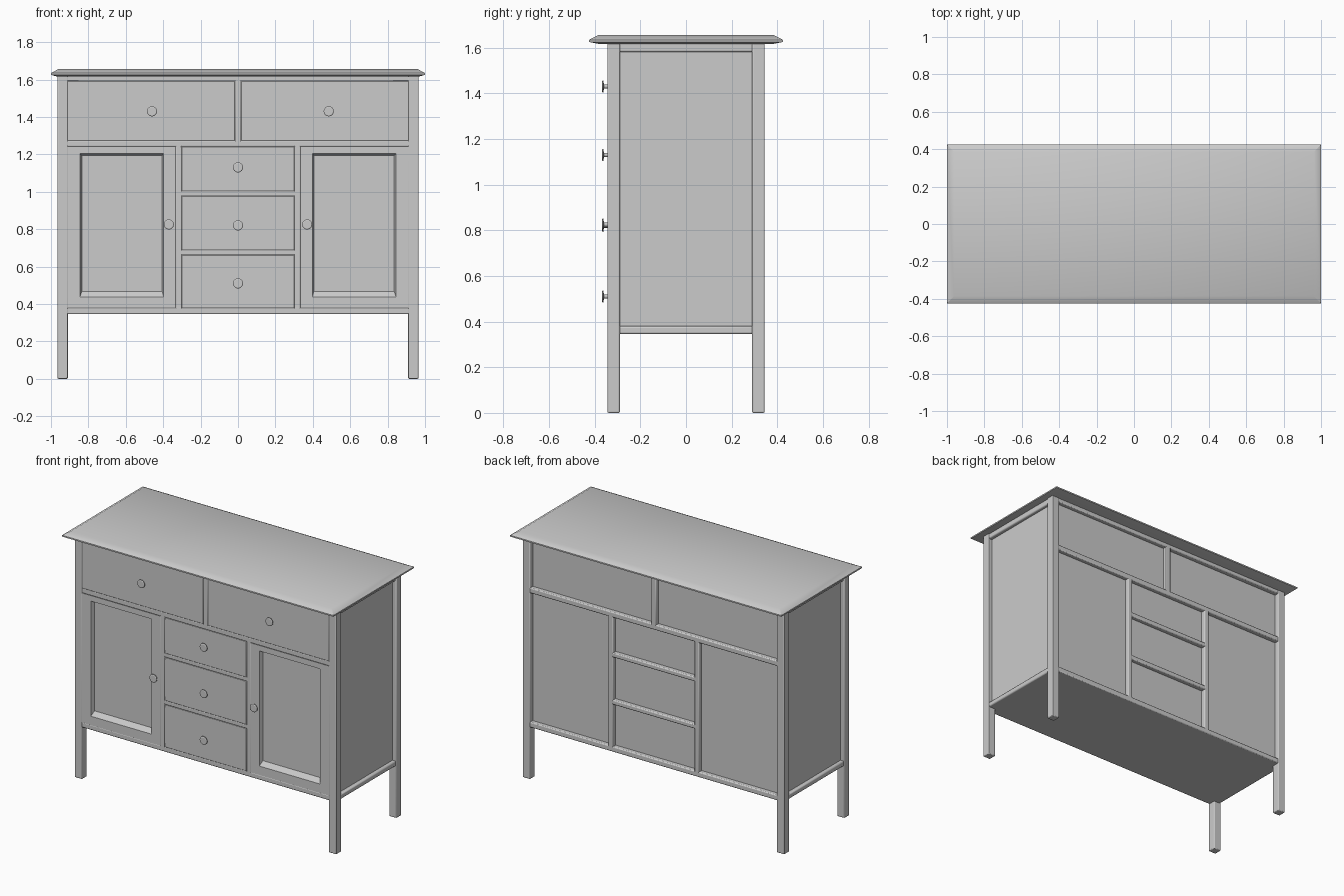
import bpy, bmesh, math
from mathutils import Matrix

if "Cube" in bpy.data.objects:
    bpy.data.objects.remove(bpy.data.objects["Cube"])


def finish(name, bm, bevel=0.0):
    bmesh.ops.recalc_face_normals(bm, faces=bm.faces)
    me = bpy.data.meshes.new(name)
    bm.to_mesh(me)
    bm.free()
    ob = bpy.data.objects.new(name, me)
    bpy.context.collection.objects.link(ob)
    if bevel:
        m = ob.modifiers.new("soft_edges", 'BEVEL')
        m.width, m.segments = bevel, 2
    bpy.ops.object.select_all(action='DESELECT')
    ob.select_set(True)
    bpy.context.view_layer.objects.active = ob
    bpy.ops.object.shade_smooth_by_angle(angle=math.radians(30))
    return ob


def loft(name, rings, bevel=0.0):
    """Join rings of points with quads and cap both ends."""
    bm = bmesh.new()
    loops = [[bm.verts.new(p) for p in r] for r in rings]
    n = len(loops[0])
    for a, b in zip(loops, loops[1:]):
        for i in range(n):
            j = (i + 1) % n
            bm.faces.new((a[i], a[j], b[j], b[i]))
    bm.faces.new(loops[0])
    bm.faces.new(loops[-1])
    return finish(name, bm, bevel)


def rect_z(x0, x1, y0, y1, z):
    return [(x0, y0, z), (x1, y0, z), (x1, y1, z), (x0, y1, z)]


def rect_y(x0, x1, z0, z1, y):
    return [(x0, y, z0), (x1, y, z0), (x1, y, z1), (x0, y, z1)]


def box(name, x, y, z, bevel=0.0):
    return loft(name, [rect_z(*x, *y, z[0]), rect_z(*x, *y, z[1])], bevel)


def mirrored(span, s):
    return tuple(sorted((span[0] * s, span[1] * s)))


# Table top with a sloped moulded edge
loft("table_top", [rect_z(-x, x, -y, y, z) for x, y, z in
                   [(0.965, 0.375, 1.615), (1.0, 0.425, 1.625),
                    (1.0, 0.425, 1.634), (0.962, 0.385, 1.655)]])

# Closed cabinet core: its faces are the recessed side and back panels
box("cabinet_core", (-0.937, 0.937), (-0.315, 0.313), (0.345, 1.618))

# Corner posts and side rails
for sx in (-1, 1):
    for sy in (-1, 1):
        box("leg", mirrored((0.91, 0.965), sx), mirrored((0.29, 0.344), sy),
            (0, 1.62), 0.005)
    for z in ((0.345, 0.38), (1.58, 1.62)):
        box("side_rail", mirrored((0.92, 0.96), sx), (-0.3, 0.3), z, 0.008)

# Rails and dividers, the same grid on front and back
for side, sy in (("front", -1), ("back", 1)):
    y = mirrored((0.30, 0.342), sy)
    for x, z in [((-0.92, 0.92), (0.345, 0.38)), ((-0.92, 0.92), (1.24, 1.275)),
                 ((-0.92, 0.92), (1.59, 1.62)), ((-0.31, 0.31), (0.66, 0.69)),
                 ((-0.31, 0.31), (0.975, 1.005))]:
        box(side + "_rail", x, y, z, 0.006)
    for x, z in [((-0.335, -0.3), (0.35, 1.26)), ((0.3, 0.335), (0.35, 1.26)),
                 ((-0.018, 0.018), (1.26, 1.61))]:
        box(side + "_divider", x, y, z, 0.006)

# Flush drawer fronts
for x, z in [((-0.912, -0.016), (1.273, 1.592)), ((0.016, 0.912), (1.273, 1.592)),
             ((-0.302, 0.302), (1.003, 1.242)), ((-0.302, 0.302), (0.688, 0.977)),
             ((-0.302, 0.302), (0.378, 0.662))]:
    box("drawer_front", x, (-0.343, -0.31), z, 0.003)

# Doors with a sunken panel
for s in (-1, 1):
    ox, px, ix = (mirrored(v, s) for v in
                  ((0.333, 0.912), (0.397, 0.845), (0.406, 0.835)))
    loft("door", [rect_y(*ox, 0.378, 1.242, -0.308), rect_y(*ox, 0.378, 1.242, -0.343),
                  rect_y(*px, 0.438, 1.205, -0.343), rect_y(*ix, 0.467, 1.193, -0.318)])

# Round knobs: thin stem and flat disc
for x, z in [(-0.46, 1.43), (0.485, 1.43), (0, 1.13), (0, 0.82), (0, 0.51),
             (-0.37, 0.825), (0.37, 0.825)]:
    rings = []
    for r, y in [(0.009, -0.335), (0.009, -0.36), (0.027, -0.361),
                 (0.027, -0.365), (0.022, -0.368)]:
        rings.append([(x + r * math.cos(a * math.tau / 24), y,
                       z + r * math.sin(a * math.tau / 24)) for a in range(24)])
    loft("knob", rings)
